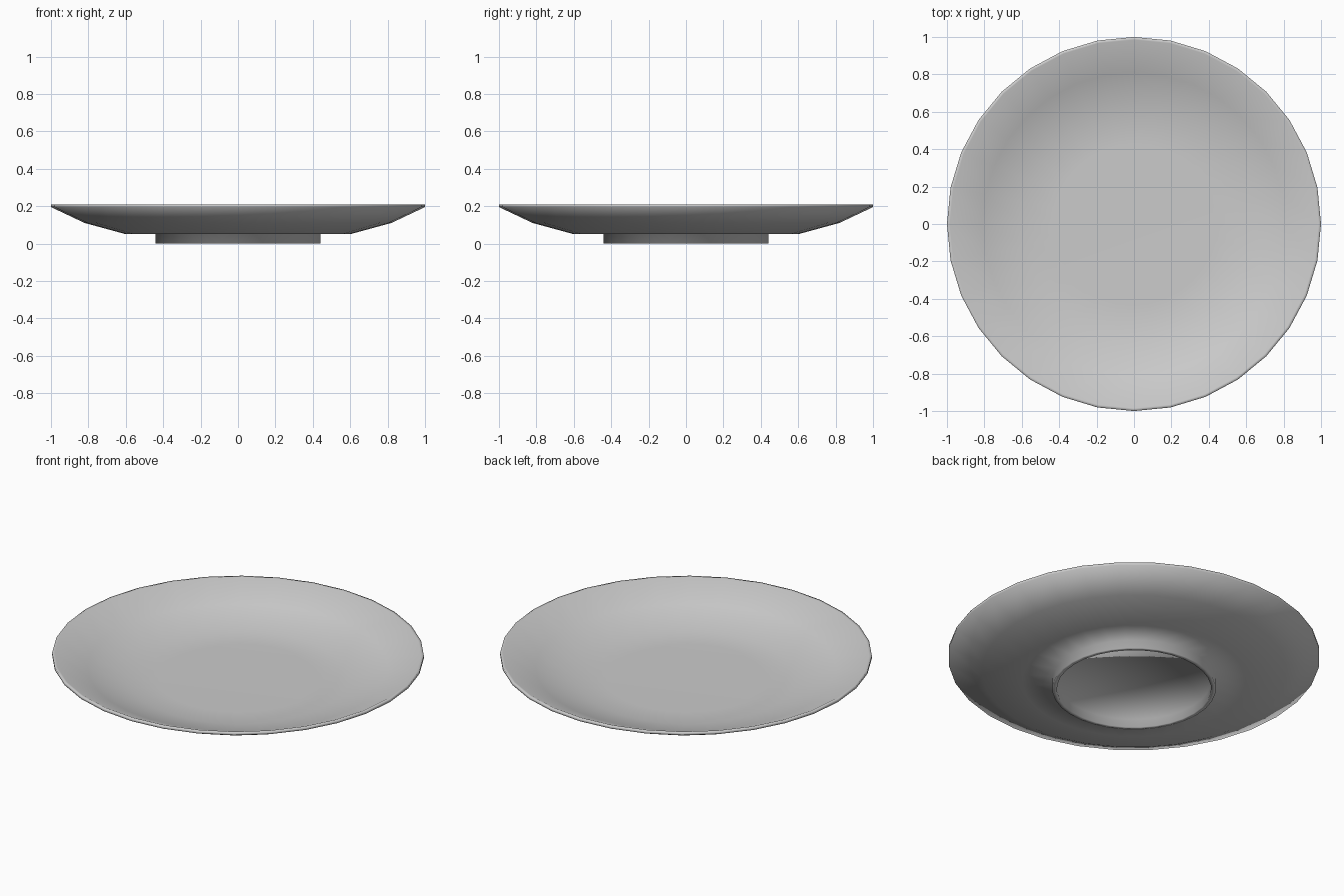
import bpy, bmesh
from math import cos, sin, tau

if "Cube" in bpy.data.objects:
    bpy.data.objects.remove(bpy.data.objects["Cube"])

SIDES = 32

# Closed cross-section (radius, height), from underside centre round to top centre
profile = [
    (0, 0.05), (0.415, 0.05), (0.415, 0.0), (0.44, 0.0), (0.44, 0.05),  # foot ring
    (0.60, 0.05), (0.82, 0.11), (1.0, 0.195),                           # underside
    (1.0, 0.21), (0.985, 0.21),                                         # rim
    (0.81, 0.13), (0.59, 0.07), (0.43, 0.067), (0, 0.067),              # dish
]


def lathe(name, pts):
    bm = bmesh.new()
    rings = []
    for r, z in pts:
        n = SIDES if r else 1
        rings.append([bm.verts.new((r * cos(tau * i / SIDES), r * sin(tau * i / SIDES), z))
                      for i in range(n)])
    for a, b in zip(rings, rings[1:]):
        for i in range(SIDES):
            j = (i + 1) % SIDES
            quad = [a[i % len(a)], a[j % len(a)], b[j % len(b)], b[i % len(b)]]
            bm.faces.new(list(dict.fromkeys(quad)))
    bmesh.ops.recalc_face_normals(bm, faces=bm.faces)
    mesh = bpy.data.meshes.new(name)
    bm.to_mesh(mesh)
    bm.free()
    ob = bpy.data.objects.new(name, mesh)
    bpy.context.collection.objects.link(ob)
    return ob


# Plate, smooth shaded
plate = lathe("plate", profile)
plate.data.shade_smooth()
